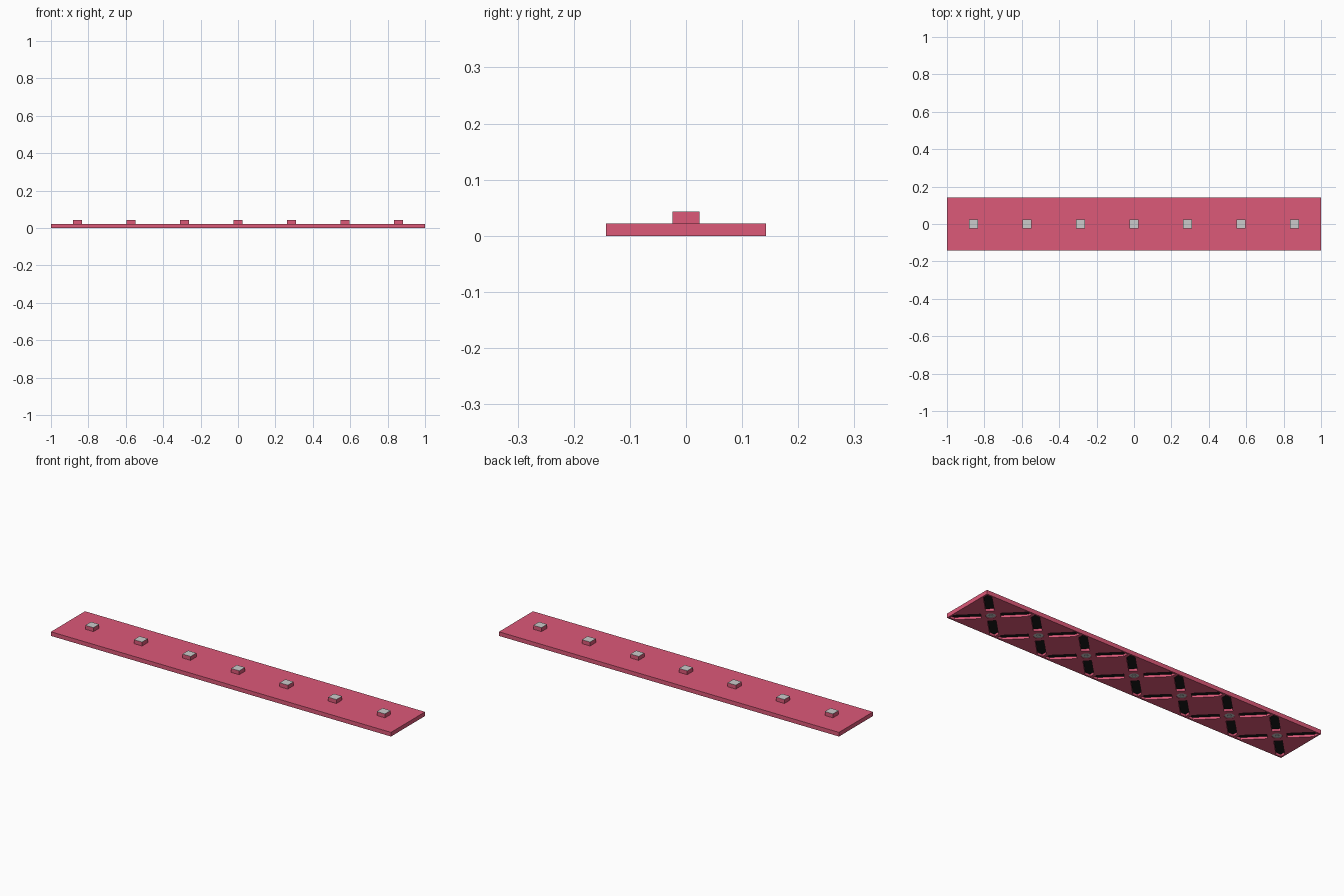
import bpy, bmesh, math
from mathutils import Matrix, Vector

if "Cube" in bpy.data.objects:
    bpy.data.objects.remove(bpy.data.objects["Cube"])

N = 7
P = 2 / N          # tile pitch
T = 0.022          # plate thickness
TOP = 0.043        # top of pegs
GD = 0.013         # groove depth

def mat(name, col):
    m = bpy.data.materials.new(name)
    m.diffuse_color = (*col, 1)
    m.use_nodes = True
    m.node_tree.nodes["Principled BSDF"].inputs["Base Color"].default_value = m.diffuse_color
    return m

pink = mat("pink", (0.72, 0.10, 0.19))
black = mat("black", (0.01, 0.01, 0.01))

def finish(name, bm, mats=()):
    bmesh.ops.recalc_face_normals(bm, faces=bm.faces)
    me = bpy.data.meshes.new(name)
    bm.to_mesh(me)
    bm.free()
    for m in mats:
        me.materials.append(m)
    ob = bpy.data.objects.new(name, me)
    bpy.context.collection.objects.link(ob)
    return ob

def box(bm, cx, w, d, z0, z1):
    M = Matrix.Translation((cx, 0, (z0 + z1) / 2)) @ Matrix.Diagonal((w, d, z1 - z0, 1))
    return bmesh.ops.create_cube(bm, size=1, matrix=M)

def disc(bm, cx, r1, r2, z0, z1, n=16):
    bmesh.ops.create_cone(bm, cap_ends=True, segments=n, radius1=r1, radius2=r2,
                          depth=z1 - z0, matrix=Matrix.Translation((cx, 0, (z0 + z1) / 2)))

def prism(bm, pts, z0, z1):
    f = bm.faces.new([bm.verts.new((p.x, p.y, z0)) for p in pts])
    r = bmesh.ops.extrude_face_region(bm, geom=[f])
    vs = [v for v in r["geom"] if isinstance(v, bmesh.types.BMVert)]
    bmesh.ops.translate(bm, verts=vs, vec=(0, 0, z1 - z0))

def grooves(bm, z0, z1):
    # four pointed slots per tile, running from the centre to the corners
    h = 0.020
    shape = [(0.045, -h), (0.190 - h, -h), (0.190, 0), (0.190 - h, h), (0.045, h)]
    for cx in centres:
        for k in range(4):
            R = Matrix.Rotation(math.pi / 4 + k * math.pi / 2, 4, 'Z')
            prism(bm, [R @ Vector((x, y, 0)) + Vector((cx, 0, 0)) for x, y in shape], z0, z1)

centres = [(i - (N - 1) / 2) * P for i in range(N)]

# base plate with diagonal slots and round sockets cut underneath
bm = bmesh.new()
box(bm, 0, 2, P, 0, T)
plate = finish("base_plate", bm, [pink])

bm = bmesh.new()
grooves(bm, -0.01, GD)
for cx in centres:
    disc(bm, cx, 0.024, 0.024, -0.01, GD)
cutter = finish("slot_cutter", bm, [pink])
cutter.hide_render = True
cutter.hide_viewport = True
mod = plate.modifiers.new("slots", 'BOOLEAN')
mod.operation = 'DIFFERENCE'
mod.solver = 'EXACT'
mod.object = cutter

# black strips lining the slot ceilings
bm = bmesh.new()
grooves(bm, GD - 0.001, GD + 0.001)
finish("slot_lining", bm, [black])

# pink pegs on top
bm = bmesh.new()
for cx in centres:
    box(bm, cx, 0.048, 0.048, T - 0.002, TOP - 0.001)
finish("pegs", bm, [pink])

# grey contact pads capping the pegs
bm = bmesh.new()
for cx in centres:
    box(bm, cx, 0.048, 0.048, TOP - 0.001, TOP)
finish("peg_caps", bm)

# grey plugs in the sockets, with a small nub
bm = bmesh.new()
for cx in centres:
    disc(bm, cx, 0.024, 0.024, 0.003, GD + 0.001)
    disc(bm, cx, 0.006, 0.010, 0.0, 0.004)
finish("socket_plugs", bm)
